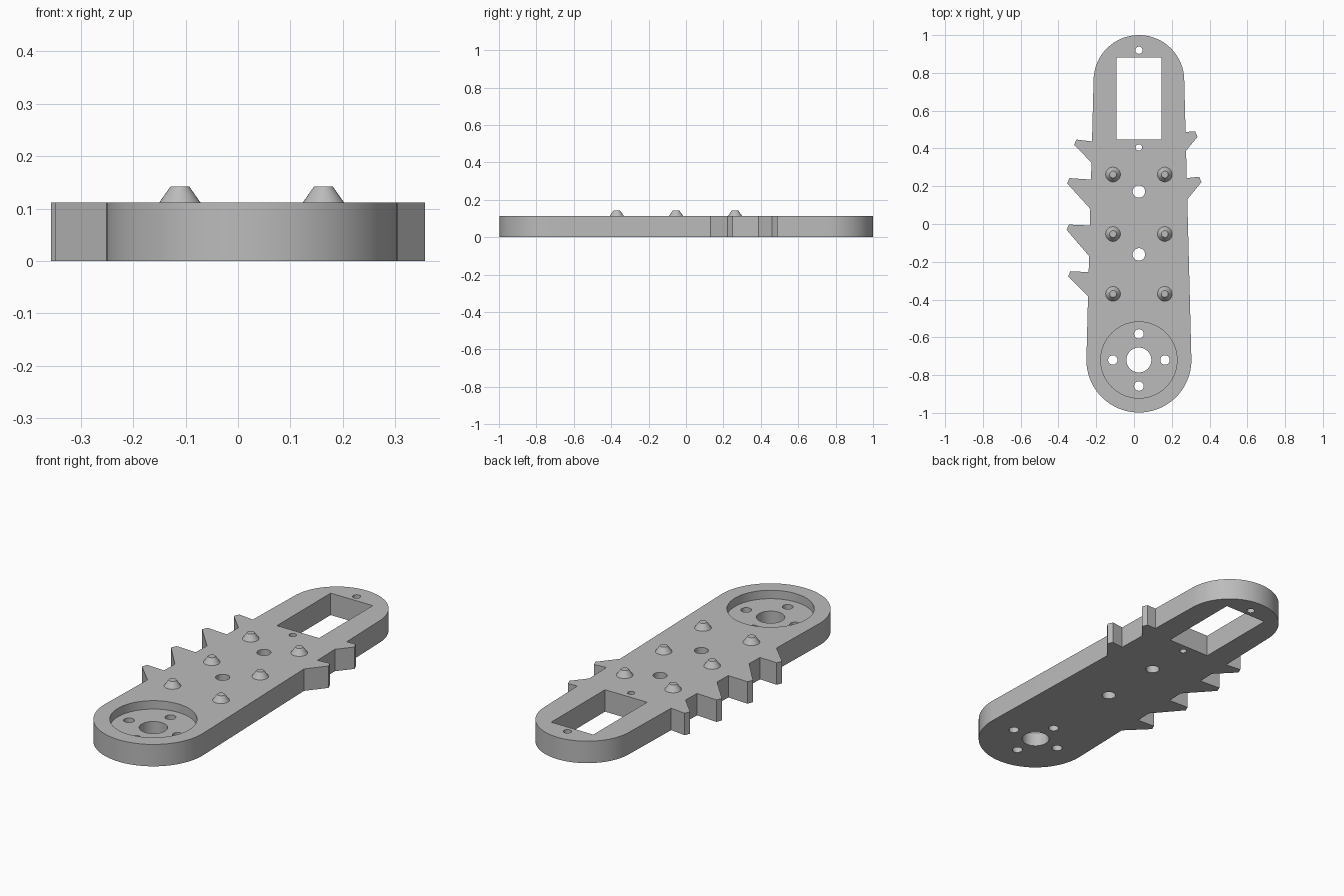
import bpy, bmesh
from math import sin, cos, pi, radians

old = bpy.data.objects.get("Cube")
if old:
    bpy.data.objects.remove(old, do_unlink=True)

CX = 0.026            # long axis of the arm
THICK = 0.112
LOW_Y, LOW_R = -0.72, 0.278
TOP_Y, TOP_R = 0.76, 0.24

grey = bpy.data.materials.new("plain grey")
grey.use_nodes = True
grey.diffuse_color = (0.5, 0.5, 0.5, 1)
grey.node_tree.nodes["Principled BSDF"].inputs["Base Color"].default_value = (0.5, 0.5, 0.5, 1)


def add_object(name, bm):
    mesh = bpy.data.meshes.new(name)
    bmesh.ops.recalc_face_normals(bm, faces=bm.faces)
    bm.to_mesh(mesh)
    bm.free()
    mesh.materials.append(grey)
    obj = bpy.data.objects.new(name, mesh)
    bpy.context.collection.objects.link(obj)
    return obj


def prism(bm, points, z0, z1):
    face = bm.faces.new([bm.verts.new((x, y, z0)) for x, y in points])
    moved = bmesh.ops.extrude_face_region(bm, geom=[face])["geom"]
    verts = [g for g in moved if isinstance(g, bmesh.types.BMVert)]
    bmesh.ops.translate(bm, verts=verts, vec=(0, 0, z1 - z0))


def arc(x, y, r, start, end, n):
    return [(x + r * cos(start + (end - start) * i / n),
             y + r * sin(start + (end - start) * i / n)) for i in range(n + 1)]


def circle(x, y, r, n=40):
    return arc(x, y, r, 0, 2 * pi, n)[:-1]


def edge_x(side, y):
    t = (y - LOW_Y) / (TOP_Y - LOW_Y)
    return CX + side * (LOW_R + (TOP_R - LOW_R) * t)


def spike(side, root_top, tip_x, tip_top, root_low):
    # hooked tooth, listed from its upper root to its lower root
    return [(edge_x(side, root_top), root_top), (tip_x - side * 0.012, tip_top),
            (tip_x, tip_top - 0.028), (edge_x(side, root_low), root_low)]


# Outline: two round ends joined by tapering sides with teeth
left_teeth = spike(1, 0.488, 0.336, 0.489, 0.388) + spike(1, 0.243, 0.357, 0.25, 0.13)
right_teeth = (spike(-1, 0.437, -0.317, 0.447, 0.325) + spike(-1, 0.235, -0.354, 0.243, 0.08)
               + spike(-1, -0.008, -0.357, -0.003, -0.17) + spike(-1, -0.255, -0.349, -0.25, -0.383))
outline = (arc(CX, TOP_Y, TOP_R, 0, pi, 48) + right_teeth
           + arc(CX, LOW_Y, LOW_R, pi, 2 * pi, 48) + left_teeth[::-1])
bm = bmesh.new()
prism(bm, outline, 0, THICK)
arm = add_object("arm_plate", bm)

# Round recess in the wide end
bm = bmesh.new()
prism(bm, circle(CX, LOW_Y, 0.202, 64), THICK - 0.043, 0.3)
recess = add_object("recess_cutter", bm)

# Through holes and the rectangular window
holes = [(0, LOW_Y, 0.066), (0, 0.172, 0.033), (0, -0.161, 0.033), (0, 0.92, 0.019), (0, 0.405, 0.017)]
for dx, dy in ((1, 0), (-1, 0), (0, 1), (0, -1)):
    holes.append((0.138 * dx, LOW_Y + 0.138 * dy, 0.025))
bm = bmesh.new()
for x, y, r in holes:
    prism(bm, circle(CX + x, y, r), -0.1, 0.3)
w = 0.119
prism(bm, [(CX - w, 0.447), (CX + w, 0.447), (CX + w, 0.881), (CX - w, 0.881)], -0.1, 0.3)
hole_cutter = add_object("hole_cutter", bm)

for cutter in (recess, hole_cutter):
    cutter.hide_render = True
    mod = arm.modifiers.new(cutter.name, "BOOLEAN")
    mod.operation = "DIFFERENCE"
    mod.solver = "EXACT"
    mod.object = cutter
    bpy.context.view_layer.objects.active = arm
    bpy.ops.object.modifier_apply(modifier=mod.name)
for cutter in (recess, hole_cutter):
    bpy.data.objects.remove(cutter, do_unlink=True)

# Blunt conical studs on the top face
parts = [arm]
for row, y in enumerate((-0.37, -0.053, 0.262)):
    for side, label in ((-1, "right"), (1, "left")):
        bm = bmesh.new()
        bmesh.ops.create_cone(bm, cap_ends=True, segments=32, radius1=0.039, radius2=0.018, depth=0.03)
        stud = add_object(f"stud_{label}_{row + 1}", bm)
        stud.location = (CX + side * 0.137, y, THICK + 0.015)
        parts.append(stud)

# Smooth the rounded walls, keep corners crisp
bpy.ops.object.select_all(action="DESELECT")
for obj in parts:
    obj.select_set(True)
bpy.context.view_layer.objects.active = arm
bpy.ops.object.shade_smooth_by_angle(angle=radians(25))
